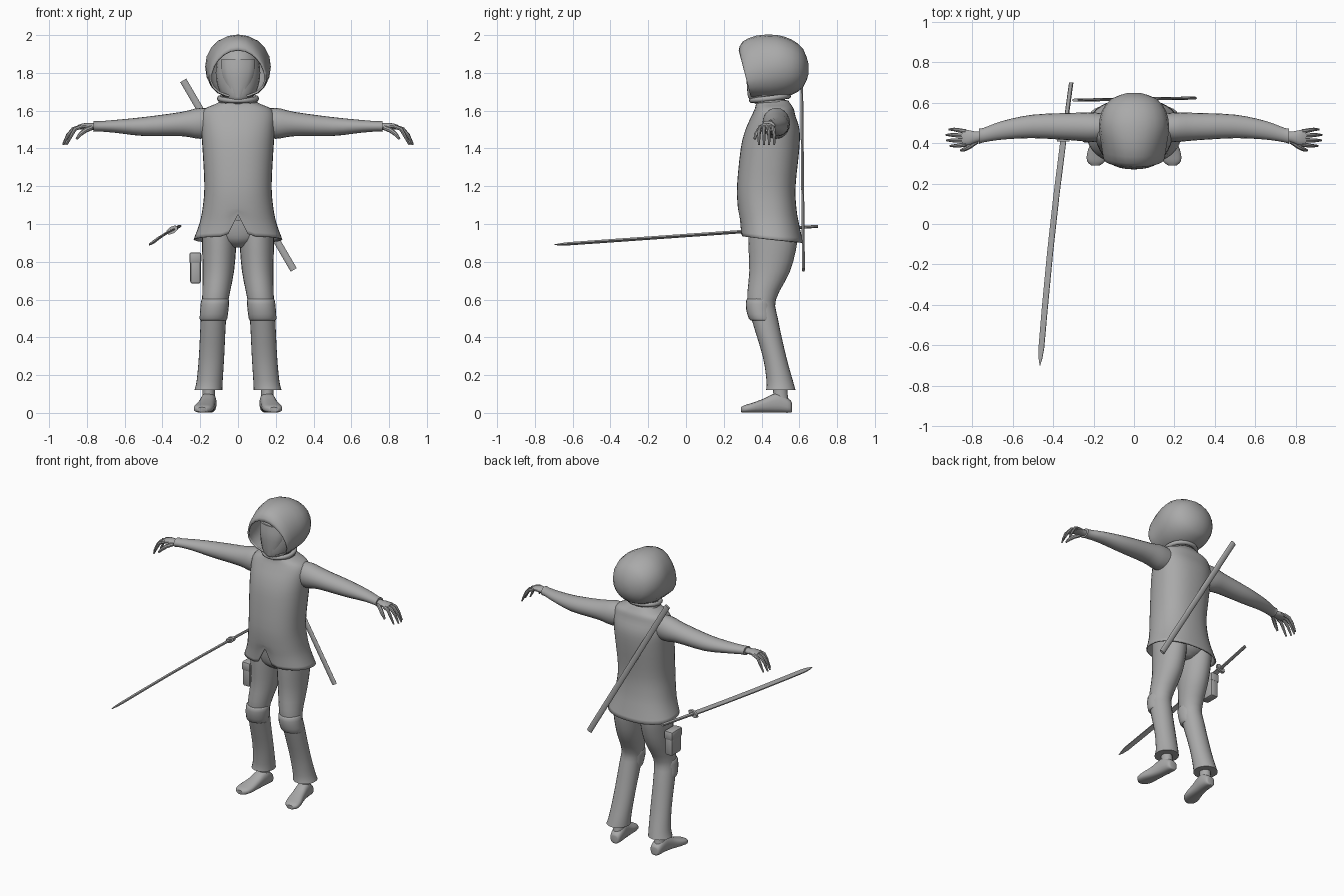
import bpy, bmesh, math
from mathutils import Vector

if "Cube" in bpy.data.objects:
    bpy.data.objects.remove(bpy.data.objects["Cube"])

GREY = bpy.data.materials.new("plain grey")
GREY.diffuse_color = (0.4, 0.4, 0.4, 1)
GREY.use_nodes = True
GREY.node_tree.nodes["Principled BSDF"].inputs["Base Color"].default_value = GREY.diffuse_color


def finish(name, bm, mirror=False, solid=0.0, angle=40):
    """Turn a bmesh into a shaded object with optional thickness and mirroring."""
    bmesh.ops.recalc_face_normals(bm, faces=bm.faces)
    me = bpy.data.meshes.new(name)
    bm.to_mesh(me)
    bm.free()
    me.materials.append(GREY)
    ob = bpy.data.objects.new(name, me)
    bpy.context.collection.objects.link(ob)
    if solid:
        m = ob.modifiers.new("thickness", 'SOLIDIFY')
        m.thickness, m.offset = solid, -1
    if mirror:
        ob.modifiers.new("mirror", 'MIRROR').use_clip = False
    bpy.ops.object.select_all(action='DESELECT')
    ob.select_set(True)
    bpy.context.view_layer.objects.active = ob
    bpy.ops.object.shade_smooth_by_angle(angle=math.radians(angle))
    return ob


def spline(rows, steps):
    """Catmull-Rom through the section rows."""
    if steps < 2:
        return rows
    out = []
    for i in range(len(rows) - 1):
        p0, p1 = rows[max(i - 1, 0)], rows[i]
        p2, p3 = rows[i + 1], rows[min(i + 2, len(rows) - 1)]
        for k in range(steps):
            t = k / steps
            out.append(tuple(0.5 * (2 * b + (c - a) * t + (2 * a - 5 * b + 4 * c - d) * t * t
                                    + (3 * b - a - 3 * c + d) * t ** 3)
                             for a, b, c, d in zip(p0, p1, p2, p3)))
    return out + [rows[-1]]


def skin(bm, rings, cap_start=True, cap_end=True):
    loops = [[bm.verts.new(p) for p in r] for r in rings]
    n = len(loops[0])
    for a, b in zip(loops, loops[1:]):
        for i in range(n):
            j = (i + 1) % n
            bm.faces.new((a[i], a[j], b[j], b[i]))
    if cap_start:
        bm.faces.new(loops[0])
    if cap_end:
        bm.faces.new(loops[-1])


def loft(name, axis, rows, n=20, steps=3, p=2.0, warp=None, caps=(True, True), **kw):
    """Rows are (position on axis, centre a, centre b, radius a, radius b)."""
    rings = []
    for t, a, b, ra, rb in spline(rows, steps):
        ring = []
        for i in range(n):
            w = 2 * math.pi * i / n - math.pi / 2
            c, s = math.cos(w), math.sin(w)
            u = a + ra * math.copysign(abs(c) ** (2 / p), c)
            v = b + rb * math.copysign(abs(s) ** (2 / p), s)
            q = {'x': (t, u, v), 'y': (u, t, v), 'z': (u, v, t)}[axis]
            ring.append(warp(*q) if warp else q)
        rings.append(ring)
    bm = bmesh.new()
    skin(bm, rings, *caps)
    return finish(name, bm, **kw)


def tube(bm, pts, radii, n=8):
    """Round tube through points."""
    pts = [Vector(q) for q in pts]
    rings = []
    for i, q in enumerate(pts):
        d = (pts[min(i + 1, len(pts) - 1)] - pts[max(i - 1, 0)]).normalized()
        u = d.cross(Vector((0, 1, 0.1))).normalized()
        v = d.cross(u)
        rings.append([q + radii[i] * (u * math.cos(2 * math.pi * k / n)
                                      + v * math.sin(2 * math.pi * k / n)) for k in range(n)])
    skin(bm, rings)


def bar(name, stations, n=4, **kw):
    """Straight piece: stations are (point, half width vector, half depth vector)."""
    bm = bmesh.new()
    rings = []
    for q, u, v in stations:
        q, u, v = Vector(q), Vector(u), Vector(v)
        if n == 4:
            rings.append([q + u + v, q - u + v, q - u - v, q + u - v])
        else:
            rings.append([q + u * math.cos(2 * math.pi * k / n) + v * math.sin(2 * math.pi * k / n)
                          for k in range(n)])
    skin(bm, rings)
    return finish(name, bm, **kw)


# Tunic, flared at the hem with a notch at the front
def hem(x, y, z):
    if z < 1.08:
        edge = 0.935 - 0.1 * (y - 0.29)
        if y < 0.4:
            edge = max(edge, 1.05 - 2 * abs(x))
        z = 1.08 - (1.08 - z) * (1.08 - edge) / 0.16
    return x, y, z


loft("tunic", 'z', [(1.655, 0, .455, .085, .085), (1.635, 0, .462, .12, .092), (1.61, 0, .467, .175, .103),
                    (1.57, 0, .463, .195, .117), (1.5, 0, .458, .195, .143), (1.4, 0, .445, .188, .155),
                    (1.2, 0, .425, .178, .155), (1.08, 0, .43, .188, .155), (1.0, 0, .442, .205, .158),
                    (.92, 0, .455, .235, .165)],
     n=36, p=2.3, warp=hem, caps=(False, False), solid=0.008)

# Sleeves
loft("sleeves", 'x', [(.1, .478, 1.535, .06, .07), (.2, .478, 1.533, .073, .082), (.3, .481, 1.529, .068, .064),
                      (.5, .482, 1.516, .058, .05), (.65, .463, 1.517, .046, .034),
                      (.74, .44, 1.517, .036, .027), (.765, .434, 1.517, .038, .029)], mirror=True)

# Hands
loft("palms", 'x', [(.74, .435, 1.516, .022, .017), (.78, .43, 1.517, .027, .018),
                    (.82, .427, 1.517, .038, .016), (.85, .426, 1.511, .036, .012)], n=14, mirror=True)
bm = bmesh.new()
for k in range(4):
    y, s = .394 + .021 * k, (-.018, 0, .002, -.012)[k]
    tube(bm, [(.83, y, 1.515), (.872 + s / 2, y - .006 + .004 * k, 1.503),
              (.9 + s, y - .008 + .006 * k, 1.47), (.925 + s, y - .008 + .006 * k, 1.42)],
         [.011, .0105, .009, .005])
tube(bm, [(.775, .41, 1.51), (.81, .385, 1.495), (.835, .37, 1.475), (.855, .364, 1.45)],
     [.013, .013, .011, .006])
finish("fingers", bm, mirror=True)

# Neck, head, face mask and neck scarf
loft("neck", 'z', [(1.58, 0, .46, .085, .08), (1.64, 0, .45, .075, .075), (1.72, 0, .45, .075, .08)], n=20)
loft("head", 'z', [(1.635, 0, .40, .03, .03), (1.66, 0, .41, .07, .075), (1.72, 0, .435, .105, .11),
                   (1.80, 0, .45, .118, .125), (1.88, 0, .455, .105, .115), (1.93, 0, .455, .07, .075),
                   (1.95, 0, .455, .015, .015)])
loft("face_mask", 'z', [(1.67, 0, .35, .028, .022), (1.72, 0, .355, .06, .032), (1.80, 0, .36, .085, .04),
                        (1.87, 0, .37, .09, .04)], n=16, p=1.7)
for i, (z, r) in enumerate([(1.665, .098), (1.648, .09)]):
    bpy.ops.mesh.primitive_torus_add(major_radius=r, minor_radius=.014, major_segments=28,
                                     minor_segments=8, location=(0, .445, z),
                                     rotation=(.12 - .2 * i, 0, 0))
    scarf = bpy.context.object
    scarf.name = "scarf_roll"
    scarf.data.materials.append(GREY)
    bpy.ops.object.shade_smooth_by_angle(angle=math.radians(60))


# Hood, leaning forward at the brim and wider at the jaw
def brim(x, y, z):
    w = min(1, max(0, (.48 - y) / .17))
    return x * (1 + w * 1.5 * (1.80 - z)), y + w * .26 * (1.8 - z), z


loft("hood", 'y', [(.31, 0, 1.795, .145, .125), (.335, 0, 1.815, .155, .15), (.40, 0, 1.83, .166, .168),
                   (.48, 0, 1.832, .174, .169), (.56, 0, 1.83, .158, .146), (.62, 0, 1.825, .11, .102),
                   (.648, 0, 1.82, .03, .03)],
     n=20, steps=2, p=2.1, warp=brim, caps=(False, True), solid=0.01, angle=30)

# Trousers
loft("hips", 'z', [(.875, 0, .46, .05, .07), (.91, 0, .46, .13, .115), (.96, 0, .46, .18, .132),
                   (1.02, 0, .45, .175, .13)], n=24)
loft("trouser_legs", 'z', [(.99, .1, .455, .09, .125), (.9, .1, .459, .091, .129), (.75, .104, .443, .083, .108),
                           (.6, .12, .40, .07, .076), (.5, .13, .416, .067, .07),
                           (.3, .14, .468, .067, .062), (.17, .15, .496, .069, .07),
                           (.12, .157, .502, .074, .078)], n=24, mirror=True)

# Knee pads
loft("knee_pads", 'z', [(.605, .12, .392, .066, .062), (.595, .121, .39, .074, .072), (.55, .125, .39, .075, .072),
                        (.5, .13, .4, .073, .068), (.488, .131, .405, .066, .06)], n=20, steps=2, mirror=True)

# Feet
loft("ankles", 'z', [(.04, .155, .505, .036, .045), (.1, .155, .5, .033, .038), (.17, .155, .498, .034, .038)],
     n=16, mirror=True)
loft("feet", 'y', [(.56, .152, .03, .018, .025), (.55, .152, .035, .034, .034), (.5, .155, .052, .041, .051),
                   (.46, .16, .05, .042, .049), (.41, .168, .038, .045, .037), (.35, .18, .027, .052, .026),
                   (.31, .187, .021, .045, .02), (.29, .19, .017, .022, .013)],
     n=18, p=2.6, mirror=True)

# Hip pouch with flap
for name, size, loc in [("pouch", (.056, .105, .155), (-.225, .46, .762)),
                        ("pouch_flap", (.064, .113, .06), (-.226, .46, .82))]:
    bm = bmesh.new()
    bmesh.ops.create_cube(bm, size=1)
    for v in bm.verts:
        v.co = Vector(c * s for c, s in zip(v.co, size)) + Vector(loc)
    bmesh.ops.bevel(bm, geom=bm.edges[:], offset=.012, segments=2, affect='EDGES', profile=.5)
    finish(name, bm)

# Scabbard slung across the back
W, D = (.016, 0, .0095), (0, .008, 0)
bar("scabbard", [((-.29, .612, 1.76), W, D), ((.295, .622, .757), W, D)], n=10)


# Sword: grip, guard and blade along one line
def along(t):
    return Vector((-.31 - .155 * t - .012 * math.sin(math.pi * t), .70 - 1.4 * t, .988 - .098 * t))


bar("sword_grip", [(along(t), (.011, 0, .003), (-.002, 0, .008)) for t in (0, .1, .2)], n=8)
bar("sword_guard", [(along(t), (.03, 0, .018), (-.01, 0, .016)) for t in (.196, .208)], n=8)
bar("sword_blade", [(along(t), Vector((.014, 0, .005)) * w, Vector((-.001, 0, .004)) * h)
                    for t, w, h in ((.2, 1, 1), (.4, 1, 1), (.6, 1, 1), (.8, 1, 1),
                                    (.94, .95, 1), (.975, .6, .8), (1, .08, .2))], n=4)
